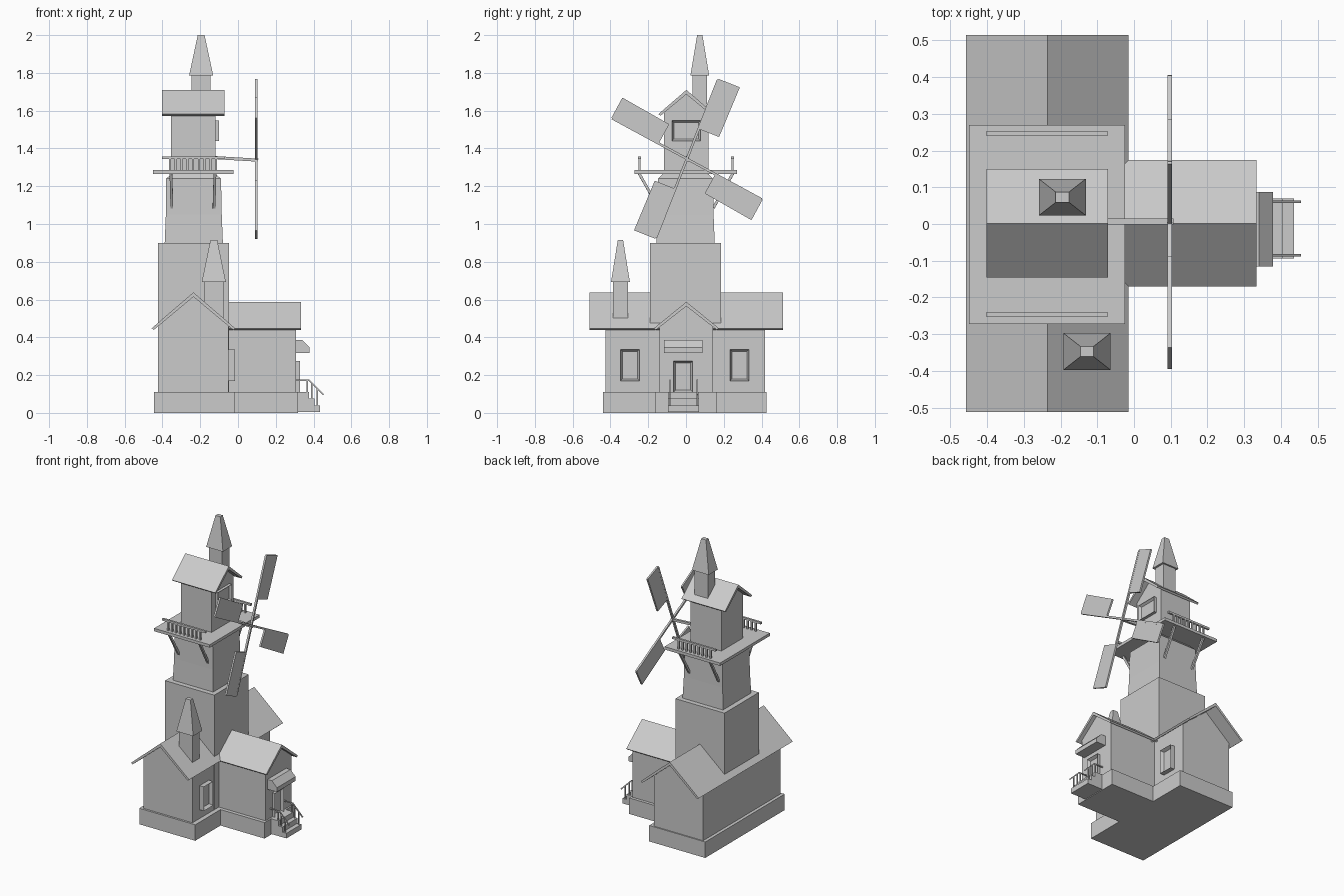
import bpy, bmesh, math
from mathutils import Vector

if "Cube" in bpy.data.objects:
    bpy.data.objects.remove(bpy.data.objects["Cube"])


def finish(name, bm):
    bmesh.ops.recalc_face_normals(bm, faces=bm.faces)
    me = bpy.data.meshes.new(name)
    bm.to_mesh(me)
    bm.free()
    ob = bpy.data.objects.new(name, me)
    bpy.context.collection.objects.link(ob)
    return ob


def prism(name, profile, axis, a, b):
    """Extrude a 2D profile from a to b along an axis (profile = the other two axes in order)."""
    bm = bmesh.new()
    pt = {'x': lambda p, t: (t, p[0], p[1]),
          'y': lambda p, t: (p[0], t, p[1]),
          'z': lambda p, t: (p[0], p[1], t)}[axis]
    f = bm.faces.new([bm.verts.new(pt(p, a)) for p in profile])
    ext = bmesh.ops.extrude_face_region(bm, geom=[f], use_keep_orig=True)
    for v in ext['geom']:
        if isinstance(v, bmesh.types.BMVert):
            v.co['xyz'.index(axis)] = b
    return finish(name, bm)


def tapered(name, levels):
    """Stack rectangular rings; each level is (x0, x1, y0, y1, z)."""
    bm = bmesh.new()
    rings = [[bm.verts.new((x, y, z)) for x, y in ((x0, y0), (x1, y0), (x1, y1), (x0, y1))]
             for x0, x1, y0, y1, z in levels]
    for lo, hi in zip(rings, rings[1:]):
        for i in range(4):
            j = (i + 1) % 4
            bm.faces.new((lo[i], lo[j], hi[j], hi[i]))
    bm.faces.new(rings[0])
    bm.faces.new(rings[-1])
    return finish(name, bm)


def box(name, x0, x1, y0, y1, z0, z1):
    return tapered(name, [(x0, x1, y0, y1, z0), (x0, x1, y0, y1, z1)])


def beam(name, p, q, t):
    """Square bar between two points."""
    p, q = Vector(p), Vector(q)
    bm = bmesh.new()
    bmesh.ops.create_cube(bm, size=1)
    d = q - p
    rot = d.to_track_quat('Z', 'Y')
    for v in bm.verts:
        v.co = rot @ Vector((v.co.x * t, v.co.y * t, v.co.z * d.length)) + (p + q) / 2
    return finish(name, bm)


def framed_panel(name, x0, x1, y0, y1, z0, z1, rim=0.015):
    """Box with an inset recess on its +x face."""
    ob = box(name, x0, x1, y0, y1, z0, z1)
    bm = bmesh.new()
    bm.from_mesh(ob.data)
    face = max(bm.faces, key=lambda f: f.normal.x)
    bmesh.ops.inset_region(bm, faces=[face], thickness=rim)
    for v in face.verts:
        v.co.x -= (x1 - x0) * 0.7
    bm.to_mesh(ob.data)
    bm.free()


def gable_wall(name, axis, c, half, z0, eave, ridge, a, b):
    prism(name, [(c - half, z0), (c + half, z0), (c + half, eave), (c, ridge), (c - half, eave)],
          axis, a, b)


def gable_roof(name, axis, c, half, eave, ridge, a, b, t=0.018):
    prism(name, [(c - half, eave), (c, ridge), (c + half, eave),
                 (c + half - t * .6, eave - t * .5), (c, ridge - t * 1.3),
                 (c - half + t * .6, eave - t * .5)], axis, a, b)


# Foundation, T-shaped
prism("foundation", [(-0.445, -0.44), (-0.018, -0.44), (-0.018, -0.165), (0.318, -0.165),
                     (0.318, 0.165), (-0.018, 0.165), (-0.018, 0.426), (-0.445, 0.426)], 'z', 0, 0.11)

# House and front wing
gable_wall("house_walls", 'y', -0.236, 0.187, 0.11, 0.46, 0.62, -0.426, 0.418)
gable_roof("house_roof", 'y', -0.236, 0.221, 0.448, 0.638, -0.511, 0.514)
gable_wall("wing_walls", 'x', 0.002, 0.142, 0.11, 0.455, 0.57, -0.1, 0.307)
gable_roof("wing_roof", 'x', 0.002, 0.172, 0.448, 0.588, -0.06, 0.334)

# Tower in three stages
box("tower_lower", -0.423, -0.048, -0.19, 0.185, 0.11, 0.9)
tapered("tower_middle", [(-0.388, -0.08, -0.156, 0.152, 0.9), (-0.382, -0.086, -0.15, 0.146, 1.05),
                         (-0.38, -0.09, -0.147, 0.143, 1.24), (-0.352, -0.12, -0.124, 0.116, 1.265)])
gable_wall("tower_cabin", 'x', 0.002, 0.118, 1.26, 1.59, 1.69, -0.354, -0.12)
gable_roof("cabin_roof", 'x', 0.002, 0.148, 1.582, 1.71, -0.402, -0.071)

# Balcony with railings and braces
box("balcony_floor", -0.449, -0.025, -0.272, 0.27, 1.265, 1.285)
for s in (-1, 1):
    y = s * 0.246
    box("balcony_rail", -0.402, -0.072, y - 0.007, y + 0.007, 1.344, 1.358)
    for i in range(9):
        x = -0.36 + i * 0.0305
        beam("baluster", (x, y, 1.283), (x, y, 1.346), 0.011)
    for x, dx in ((-0.355, 0.005), (-0.122, -0.005)):
        beam("balcony_brace", (x, s * 0.248, 1.267), (x + dx, s * 0.145, 1.085), 0.014)


# Chimneys with tapered spires
def chimney(tag, cx, cy, z0, z1, z2):
    box(tag + "_stack", cx - 0.05, cx + 0.05, cy - 0.039, cy + 0.039, z0, z1)
    tapered(tag + "_spire", [(cx - w, cx + w, cy - d, cy + d, z)
                             for w, d, z in ((0.064, 0.05, z1), (0.018, 0.014, z2))])


chimney("tower_chimney", -0.195, 0.073, 1.58, 1.785, 2.0)
chimney("house_chimney", -0.128, -0.347, 0.5, 0.692, 0.915)

# Windows, door and canopy
framed_panel("house_window_left", -0.05, -0.017, -0.347, -0.247, 0.17, 0.336)
framed_panel("house_window_right", -0.05, -0.017, 0.234, 0.333, 0.17, 0.336)
framed_panel("cabin_window", -0.122, -0.1, -0.075, 0.077, 1.44, 1.548)
framed_panel("front_door", 0.3, 0.328, -0.065, 0.035, 0.11, 0.275)
prism("door_canopy", [(0.3, 0.386), (0.34, 0.386), (0.378, 0.347), (0.378, 0.318), (0.3, 0.318)],
      'y', -0.116, 0.087)

# Entrance steps and handrails
prism("entrance_steps", [(0.31, 0.005), (0.435, 0.005), (0.435, 0.04), (0.405, 0.04), (0.405, 0.075),
                         (0.375, 0.075), (0.375, 0.11), (0.31, 0.11)], 'y', -0.094, 0.07)
for y in (-0.085, 0.06):
    beam("handrail_flat", (0.307, y, 0.173), (0.376, y, 0.173), 0.007)
    beam("handrail_slope", (0.374, y, 0.174), (0.452, y, 0.096), 0.007)
    for x, z0, z1 in ((0.367, 0.108, 0.174), (0.39, 0.073, 0.158), (0.42, 0.038, 0.128)):
        beam("handrail_post", (x, y, z0), (x, y, z1), 0.007)

# Sail shaft, arms and four sails
hub = Vector((0.097, 0.005, 1.345))
beam("sail_shaft", (-0.13, 0.007, 1.352), (0.107, 0.007, 1.338), 0.016)
for deg in (68.5, 151.5, 248.5, 331.5):
    a = math.radians(deg)
    u = Vector((0, math.cos(a), math.sin(a)))
    w = Vector((0, math.sin(a), -math.cos(a)))
    beam("sail_arm", hub, hub + u * 0.45, 0.013)
    corners = [hub + u * r + w * k for r, k in ((0.17, 0), (0.455, 0), (0.455, 0.122), (0.17, 0.116))]
    prism("sail", [(c.y, c.z) for c in corners], 'x', 0.091, 0.103)
